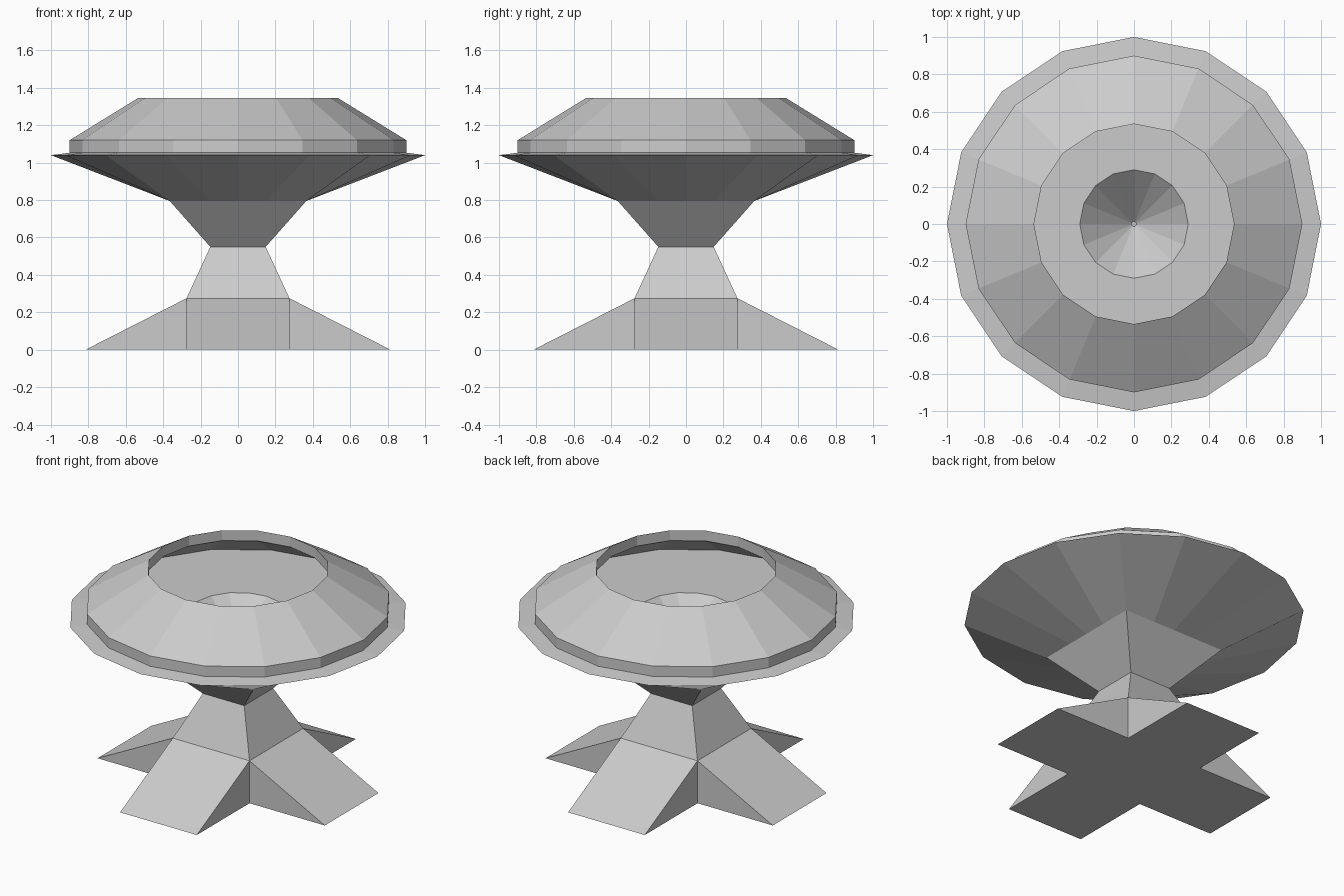
import bpy, bmesh
from math import cos, sin, pi
from mathutils import Matrix

if "Cube" in bpy.data.objects:
    bpy.data.objects.remove(bpy.data.objects["Cube"])

SIDES = 16


def circle(r, z):
    return [(r * cos(2 * pi * i / SIDES), r * sin(2 * pi * i / SIDES), z) for i in range(SIDES)]


def square_ring(a, z):
    # circle points pushed out onto a square, so it bridges one-to-one to a circle
    pts = []
    for x, y, _ in circle(1, 0):
        m = a / max(abs(x), abs(y))
        pts.append((x * m, y * m, z))
    return pts


def square(a, z):
    return [(a, a, z), (-a, a, z), (-a, -a, z), (a, -a, z)]


def loft(bm, rings, closed=False, cap_start=False, cap_end=False):
    loops = [[bm.verts.new(p) for p in ring] for ring in rings]
    pairs = list(zip(loops, loops[1:]))
    if closed:
        pairs.append((loops[-1], loops[0]))
    for a, b in pairs:
        n = len(a)
        for i in range(n):
            j = (i + 1) % n
            bm.faces.new((a[i], a[j], b[j], b[i]))
    if cap_start:
        bm.faces.new(loops[0])
    if cap_end:
        bm.faces.new(loops[-1])


def finish(bm, name):
    bmesh.ops.remove_doubles(bm, verts=bm.verts, dist=0.0005)
    bmesh.ops.recalc_face_normals(bm, faces=bm.faces)
    mesh = bpy.data.meshes.new(name)
    bm.to_mesh(mesh)
    bm.free()
    obj = bpy.data.objects.new(name, mesh)
    bpy.context.collection.objects.link(obj)
    return obj


# Bowl: funnel hole, flat floor, sloped rim, underside narrowing to a square
bm = bmesh.new()
loft(bm, [circle(0.013, 0.795), circle(0.29, 1.053), circle(0.9, 1.053),
          circle(1.0, 1.04), square_ring(0.365, 0.795)], cap_start=True, cap_end=True)
finish(bm, "bowl")

# Lid: sloped ring of constant upright thickness
bm = bmesh.new()
loft(bm, [circle(0.9, 1.053), circle(0.9, 1.12),
          circle(0.535, 1.345), circle(0.535, 1.278)], closed=True)
finish(bm, "lid_ring")

# Stand: pinched square column on four wedge feet
bm = bmesh.new()
H, R = 0.275, 0.815
loft(bm, [square(0.365, 0.795), square(0.148, 0.55), square(H, H)], cap_start=True)
for k in range(4):
    turn = Matrix.Rotation(k * pi / 2, 4, 'Z')
    tl, tr, bl, br, fl, fr = [bm.verts.new(turn @ Matrix.Translation(p).to_translation()) for p in (
        (H, H, H), (H, -H, H), (H, H, 0), (H, -H, 0), (R, H, 0), (R, -H, 0))]
    for face in ((tl, tr, fr, fl), (tl, fl, bl), (tr, br, fr), (bl, fl, fr, br)):
        bm.faces.new(face)
bm.faces.new([bm.verts.new(p) for p in square(H, 0)])
finish(bm, "stand")
